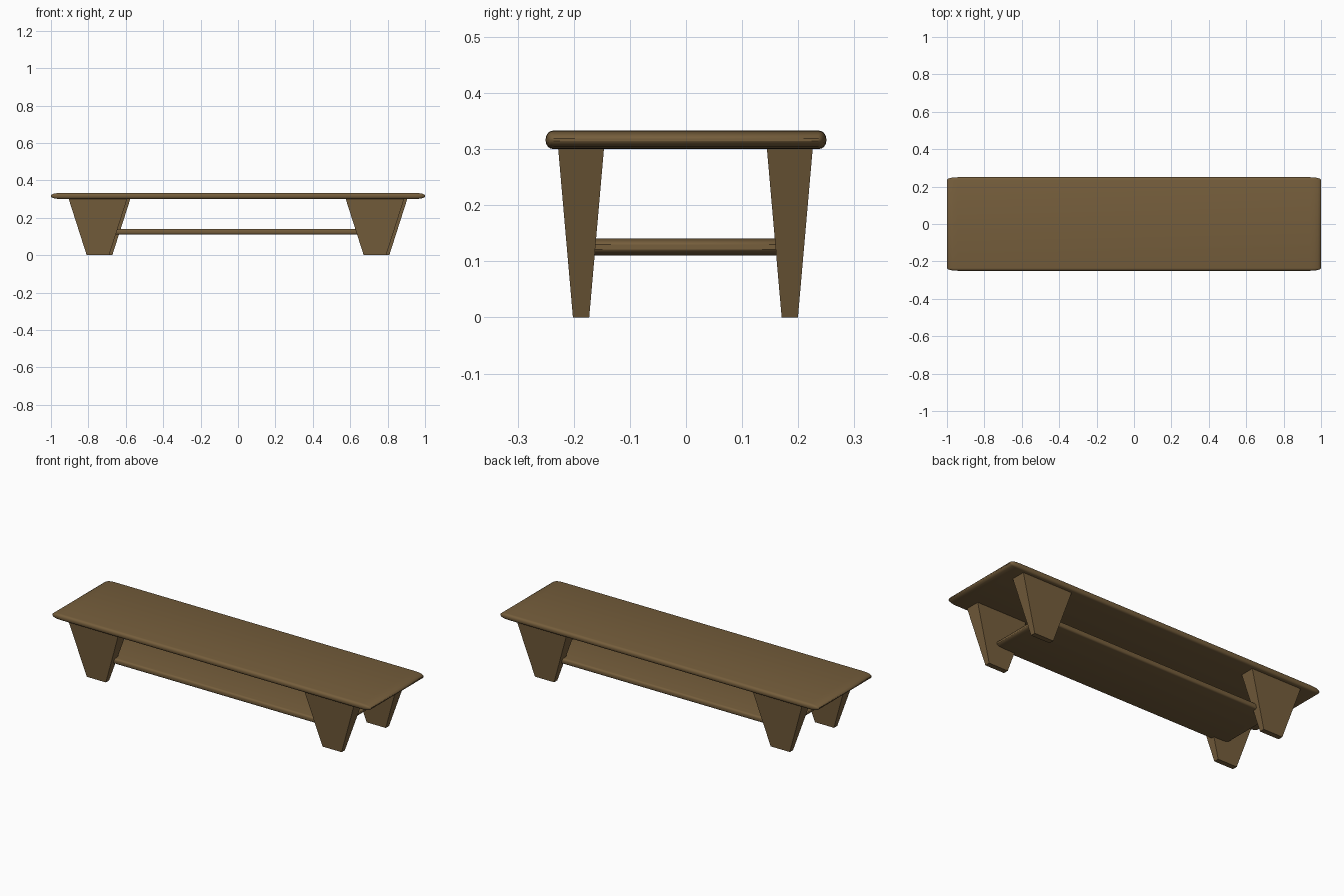
import bpy, bmesh
from mathutils import Vector

if "Cube" in bpy.data.objects:
    bpy.data.objects.remove(bpy.data.objects["Cube"])

wood = bpy.data.materials.new("brown_wood")
wood.diffuse_color = (0.18, 0.112, 0.045, 1)
wood.use_nodes = True
wood.node_tree.nodes["Principled BSDF"].inputs["Base Color"].default_value = wood.diffuse_color


def finish(bm, name):
    mesh = bpy.data.meshes.new(name)
    bmesh.ops.recalc_face_normals(bm, faces=bm.faces)
    bm.to_mesh(mesh)
    bm.free()
    mesh.materials.append(wood)
    obj = bpy.data.objects.new(name, mesh)
    bpy.context.collection.objects.link(obj)
    return obj


def rounded_board(name, length, width, z0, z1, radius):
    # Square board with rounded edges, stretched along x
    bm = bmesh.new()
    bmesh.ops.create_cube(bm, size=1)
    bmesh.ops.scale(bm, vec=(width, width, z1 - z0), verts=bm.verts)
    bmesh.ops.bevel(bm, geom=bm.edges[:], offset=radius, segments=4,
                    profile=0.5, affect='EDGES')
    bmesh.ops.scale(bm, vec=(length / width, 1, 1), verts=bm.verts)
    bmesh.ops.translate(bm, vec=(0, 0, (z0 + z1) / 2), verts=bm.verts)
    obj = finish(bm, name)
    bpy.ops.object.select_all(action='DESELECT')
    obj.select_set(True)
    bpy.context.view_layer.objects.active = obj
    bpy.ops.object.shade_smooth_by_angle(angle=0.6)


def tapered_leg(name, x, y):
    # Block that narrows towards the foot
    height = 0.303
    bm = bmesh.new()
    bmesh.ops.create_cube(bm, size=2)
    for v in bm.verts:
        hx, hy, z = (0.157, 0.041, height) if v.co.z > 0 else (0.06, 0.0145, 0)
        v.co = Vector((x + v.co.x * hx, y + v.co.y * hy, z))
    finish(bm, name)


# Tabletop and lower shelf
rounded_board("tabletop", 2.0, 0.5, 0.30, 0.333, 0.014)
rounded_board("lower_shelf", 1.5, 0.375, 0.11, 0.141, 0.011)

# Legs: the back pair is the front pair turned half round
for name, x, y in (("front_left_leg", -0.749, -0.187),
                   ("front_right_leg", 0.732, -0.187),
                   ("back_right_leg", 0.749, 0.185),
                   ("back_left_leg", -0.732, 0.185)):
    tapered_leg(name, x, y)
